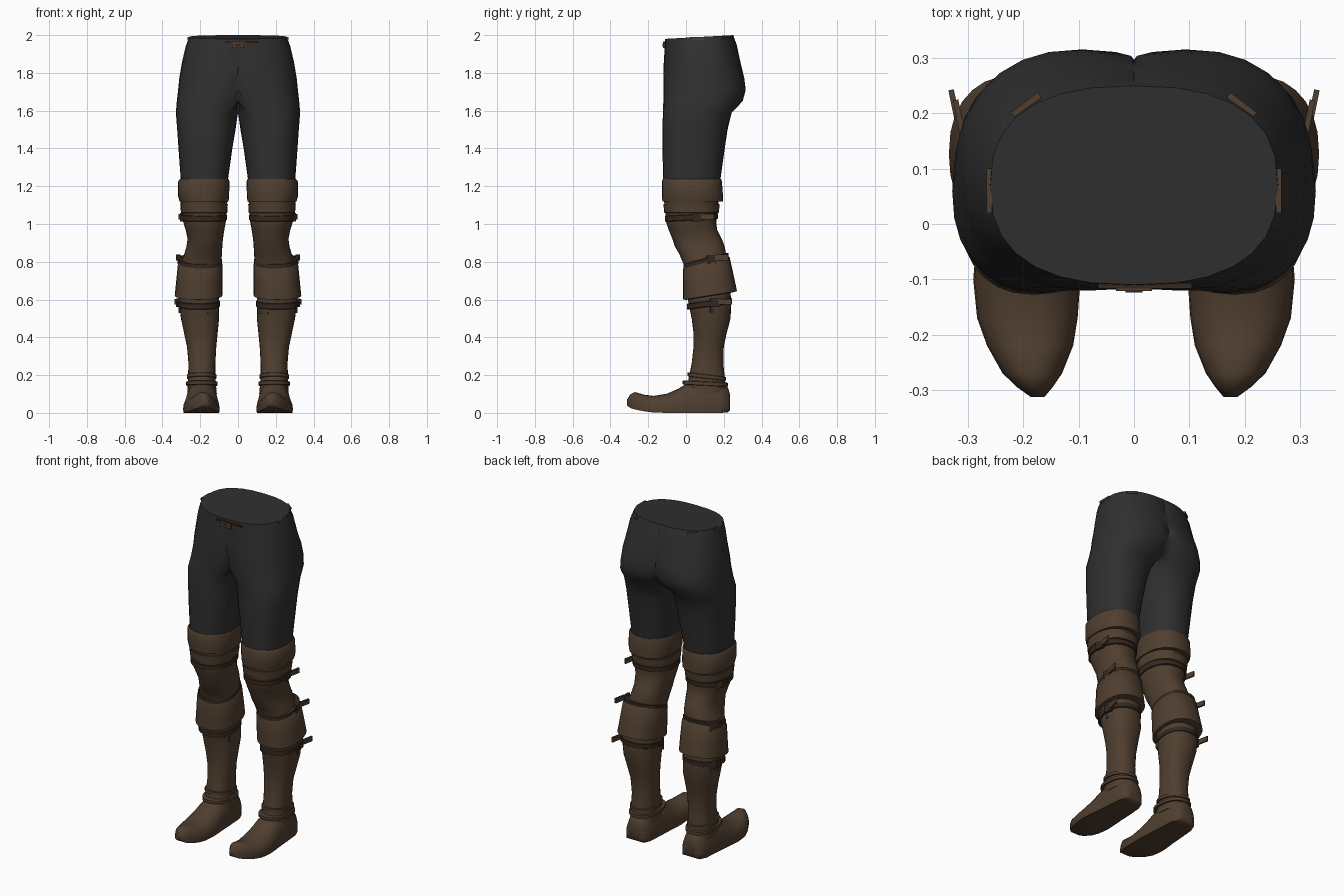
import bpy, bmesh, math
from mathutils import Vector

if "Cube" in bpy.data.objects:
    bpy.data.objects.remove(bpy.data.objects["Cube"], do_unlink=True)


def material(name, rgb):
    m = bpy.data.materials.new(name)
    m.use_nodes = True
    m.diffuse_color = (*rgb, 1)
    m.node_tree.nodes["Principled BSDF"].inputs["Base Color"].default_value = (*rgb, 1)
    return m


CLOTH = material("charcoal cloth", (0.029, 0.029, 0.030))
LEATHER = material("brown leather", (0.080, 0.049, 0.029))
STRAP = material("dark strap leather", (0.035, 0.021, 0.013))


def oval(a0, a1, b0, b1, n=28, power=2.3):
    """Rounded section filling the given bounds."""
    pts = []
    for i in range(n):
        t = 2 * math.pi * i / n
        c, s = math.cos(t), math.sin(t)
        pts.append(((a0 + a1) / 2 + (a1 - a0) / 2 * math.copysign(abs(c) ** (2 / power), c),
                    (b0 + b1) / 2 + (b1 - b0) / 2 * math.copysign(abs(s) ** (2 / power), s)))
    return pts


def finish(name, bm, mat, angle=50, mirror=True):
    bmesh.ops.recalc_face_normals(bm, faces=bm.faces)
    me = bpy.data.meshes.new(name)
    bm.to_mesh(me)
    bm.free()
    me.materials.append(mat)
    ob = bpy.data.objects.new(name, me)
    bpy.context.collection.objects.link(ob)
    bpy.ops.object.select_all(action="DESELECT")
    ob.select_set(True)
    bpy.context.view_layer.objects.active = ob
    bpy.ops.object.shade_smooth_by_angle(angle=math.radians(angle))
    if mirror:
        ob.modifiers.new("Mirror", "MIRROR").use_clip = True
    return ob


def loft(name, rings, mat, angle=50, open_middle=False):
    """Skin a list of rings of points, with caps at both ends."""
    bm = bmesh.new()
    vs = [[bm.verts.new(p) for p in r] for r in rings]
    n = len(vs[0])
    for a, b in zip(vs, vs[1:]):
        for i in range(n):
            j = (i + 1) % n
            bm.faces.new((a[i], a[j], b[j], b[i]))
    bm.faces.new(vs[0])
    bm.faces.new(vs[-1])
    if open_middle:
        inner = [f for f in bm.faces if all(v.co.x < 1e-4 for v in f.verts)]
        bmesh.ops.delete(bm, geom=inner, context="FACES")
    return finish(name, bm, mat, angle)


def level(z, x0, x1, y0, y1, tilt=0.0, power=2.3):
    """Horizontal ring, rising towards the back by tilt, kept on its own side."""
    mid = (y0 + y1) / 2
    return [(max(x, 0), y, z + tilt * (y - mid)) for x, y in oval(x0, x1, y0, y1, power=power)]


def box(name, centre, size, mat, turn=0.0, mirror=True):
    bm = bmesh.new()
    bmesh.ops.create_cube(bm, size=1)
    c, s = math.cos(turn), math.sin(turn)
    for v in bm.verts:
        x, y, z = (v.co[k] * size[k] for k in range(3))
        v.co = Vector((x * c - y * s, x * s + y * c, z)) + Vector(centre)
    return finish(name, bm, mat, 30, mirror)


# Trousers: half sections that overlap at the middle, then split into legs
loft("trousers", [
    level(1.99, -.26, .26, -.11, .25, .055, 2.5),
    level(1.94, -.275, .277, -.113, .268, .05, 2.5),
    level(1.85, -.24, .298, -.118, .29),
    level(1.77, -.17, .311, -.12, .309),
    level(1.71, -.13, .317, -.12, .316),
    level(1.65, -.07, .324, -.12, .300),
    level(1.59, -.005, .329, -.122, .242),
    level(1.50, .013, .322, -.125, .220),
    level(1.40, .03, .315, -.125, .205),
    level(1.22, .055, .302, -.12, .180)], CLOTH, 70, open_middle=True)

# Boot shaft from thigh to ankle
loft("boot_shaft", [
    level(1.14, .055, .308, -.118, .175),
    level(1.01, .065, .290, -.105, .160),
    level(.97, .072, .277, -.092, .165),
    level(.92, .080, .267, -.072, .190),
    level(.88, .083, .273, -.058, .205),
    level(.84, .085, .285, -.035, .212),
    level(.78, .090, .305, -.010, .215),
    level(.60, .100, .315, .010, .240),
    level(.50, .100, .302, .030, .236),
    level(.42, .108, .285, .040, .215),
    level(.35, .115, .270, .040, .200),
    level(.26, .120, .262, .030, .198),
    level(.19, .120, .265, .015, .205),
    level(.10, .112, .268, .000, .215)], LEATHER)

# Folded cuffs at the thigh and the calf
loft("thigh_cuff", [
    level(1.237, .050, .308, -.122, .186),
    level(1.225, .045, .317, -.128, .190),
    level(1.150, .047, .318, -.127, .196),
    level(1.120, .050, .310, -.125, .197),
    level(1.118, .060, .300, -.115, .180)], LEATHER, 40)
loft("thigh_band", [
    level(1.105, .054, .306, -.119, .178),
    level(1.06, .057, .302, -.116, .174),
    level(1.055, .066, .290, -.105, .160)], LEATHER, 40)
loft("calf_cuff", [
    level(.805, .092, .305, -.010, .220, .25),
    level(.790, .083, .318, -.016, .232, .25),
    level(.700, .082, .327, -.016, .252, .22),
    level(.622, .083, .335, -.016, .270, .16),
    level(.618, .100, .315, .005, .245, .16)], LEATHER, 40)


# Straps around the leg, each with a buckle and a loose end outside
def strap(name, z, h, tilt, x0, x1, y0, y1):
    e = .006
    loft(name, [
        level(z + h, x0 + e, x1 - e, y0 + e, y1 - e, tilt),
        level(z + h * .8, x0, x1, y0, y1, tilt),
        level(z - h * .8, x0, x1, y0, y1, tilt),
        level(z - h, x0 + e, x1 - e, y0 + e, y1 - e, tilt)], LEATHER if h < .013 else STRAP, 40)


for label, z, tilt, dims in (
        ("thigh", 1.035, .05, (.059, .300, -.112, .170)),
        ("knee", .803, .25, (.086, .312, -.014, .224)),
        ("calf", .578, .13, (.096, .320, .004, .243))):
    strap(label + "_strap", z, .016, tilt, *dims)
    x, y = dims[1], (dims[2] + dims[3]) / 2
    box(label + "_buckle", (x - .004, y + .03, z + tilt * .03), (.016, .05, .045), STRAP, .15)
    box(label + "_strap_end", (x + .004, y + .085, z + tilt * .08), (.010, .07, .030), LEATHER, -.2)

# Dark cloth tabs below the calf strap
box("outer_tab", (.288, .165, .545), (.020, .085, .030), CLOTH, .4)
box("inner_tab", (.135, .052, .540), (.065, .012, .035), CLOTH, -.55)

# Ankle seams
strap("upper_ankle_seam", .192, .011, -.12, .114, .271, .009, .211)
strap("lower_ankle_seam", .155, .011, -.05, .108, .274, -.018, .222)


# Foot: upright sections from heel to upturned toe, flat underneath
def upright(y, x0, x1, z0, z1):
    drop = z1 - 2 * (z1 - z0) * .8
    return [(x, y, max(z, z0)) for x, z in oval(x0, x1, drop, z1, 24, 2.2)]


loft("foot", [
    upright(.232, .155, .225, .012, .10),
    upright(.222, .130, .250, .002, .135),
    upright(.180, .114, .266, 0, .165),
    upright(.090, .108, .274, 0, .180),
    upright(.010, .104, .280, 0, .160),
    upright(-.04, .100, .286, 0, .128),
    upright(-.10, .097, .291, 0, .102),
    upright(-.17, .102, .284, .002, .090),
    upright(-.22, .110, .266, .008, .096),
    upright(-.27, .130, .238, .018, .110),
    upright(-.295, .147, .212, .026, .098),
    upright(-.313, .162, .187, .040, .070)], LEATHER, 55)

# Waist fastening and belt loops
box("waist_buckle", (0, -.115, 1.948), (.065, .012, .034), LEATHER, 0, False)
box("waist_buckle_gap", (0, -.119, 1.948), (.030, .010, .014), STRAP, 0, False)
box("waist_tie", (.02, -.112, 1.962), (.17, .010, .009), STRAP, 0, False)
box("rear_belt_loop", (.195, .215, 1.985), (.06, .012, .012), LEATHER, -.65)
box("side_belt_loop", (.262, .06, 1.982), (.010, .08, .014), LEATHER)
